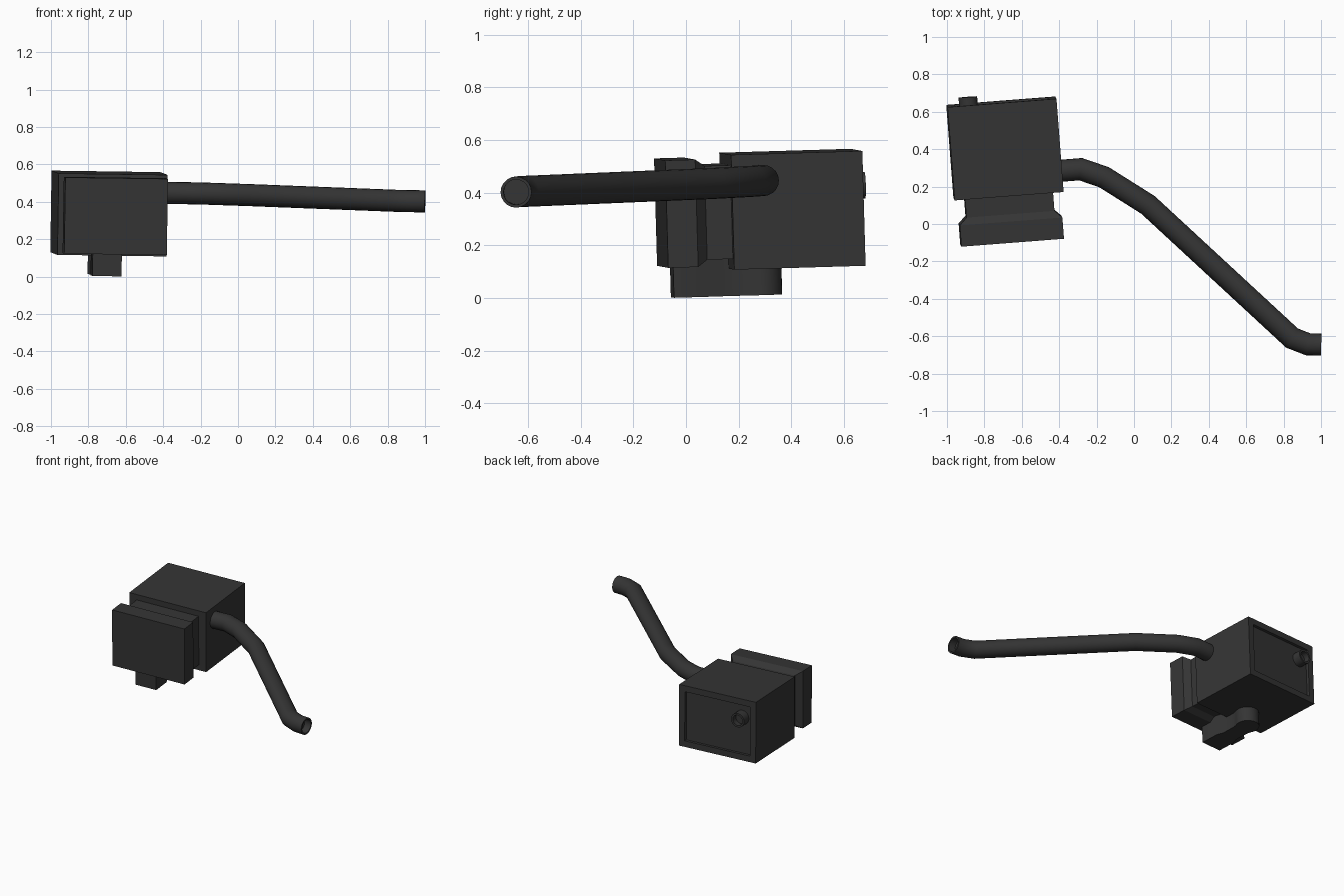
import bpy, bmesh, math
from mathutils import Matrix, Vector

if "Cube" in bpy.data.objects:
    bpy.data.objects.remove(bpy.data.objects["Cube"])

mat = bpy.data.materials.new("dark grey")
mat.diffuse_color = (0.035, 0.035, 0.035, 1)
mat.use_nodes = True
mat.node_tree.nodes["Principled BSDF"].inputs["Base Color"].default_value = mat.diffuse_color

# The head sits slightly turned and tilted; its parts are built in local space
HEAD = (Matrix.Translation((-0.69, 0.404, 0.337))
        @ Matrix.Rotation(math.radians(4.4), 4, 'Z')
        @ Matrix.Rotation(math.radians(1.7), 4, 'X')
        @ Matrix.Rotation(math.radians(0.8), 4, 'Y'))


def finish(name, bm, matrix=HEAD, smooth=False):
    bmesh.ops.recalc_face_normals(bm, faces=bm.faces)
    me = bpy.data.meshes.new(name)
    bm.to_mesh(me)
    bm.free()
    me.transform(matrix)
    me.materials.append(mat)
    ob = bpy.data.objects.new(name, me)
    bpy.context.collection.objects.link(ob)
    if smooth:
        bpy.ops.object.select_all(action='DESELECT')
        bpy.context.view_layer.objects.active = ob
        ob.select_set(True)
        bpy.ops.object.shade_smooth_by_angle(angle=math.radians(35))
    return ob


def loft(bm, rings):
    """Skin a list of closed rings and cap both ends; returns the end cap."""
    vs = [[bm.verts.new(p) for p in r] for r in rings]
    n = len(vs[0])
    for a, b in zip(vs, vs[1:]):
        for i in range(n):
            j = (i + 1) % n
            bm.faces.new((a[i], a[j], b[j], b[i]))
    bm.faces.new(vs[0][::-1])
    return bm.faces.new(vs[-1])


def rect(hx, y, hz):
    return [(-hx, y, -hz), (hx, y, -hz), (hx, y, hz), (-hx, y, hz)]


def hollow(bm, cap, rim, depth):
    """Inset a cap and push it inwards."""
    bmesh.ops.recalc_face_normals(bm, faces=bm.faces)
    bmesh.ops.inset_region(bm, faces=[cap], thickness=rim, use_even_offset=True)
    n = cap.normal.copy()
    bmesh.ops.inset_region(bm, faces=[cap], thickness=0.0001)
    for v in cap.verts:
        v.co -= n * depth


# Main housing with a recessed back panel
bm = bmesh.new()
cap = loft(bm, [rect(0.292, -0.25, 0.218), rect(0.292, 0.25, 0.218)])
hollow(bm, cap, 0.043, 0.02)
finish("housing", bm)

# Front plate, chamfered back to a narrower neck
bm = bmesh.new()
loft(bm, [rect(0.275, -0.50, 0.204), rect(0.275, -0.386, 0.204),
          rect(0.236, -0.348, 0.178), rect(0.236, -0.24, 0.178)])
finish("front_plate", bm)

# Foot: square front, slight waist, round back
R, CX, CY = 0.078, -0.041, -0.123
half = [(0.078, -0.463), (0.078, -0.33), (0.062, -0.29), (0.062, -0.19)]
half += [(R * math.cos(a), CY + R * math.sin(a))
         for a in (math.radians(d) for d in range(-30, 90, 15))]
outline = half + [(0, CY + R)] + [(-x, y) for x, y in reversed(half)]
bm = bmesh.new()
loft(bm, [[(CX + x, y, z) for x, y in outline] for z in (-0.322, -0.16)])
finish("foot", bm, smooth=True)


def circle_ring(c, axis, side, r, n):
    """Ring of n points around c, perpendicular to axis."""
    up = axis.cross(side).normalized()
    s = up.cross(axis).normalized()
    return [c + r * (math.cos(t) * s + math.sin(t) * up)
            for t in (2 * math.pi * i / n for i in range(n))]


# Hollow knob on the back panel
bm = bmesh.new()
cap = loft(bm, [circle_ring(Vector((-0.178, y, 0.08)), Vector((0, 1, 0)),
                            Vector((1, 0, 0)), 0.05, 16) for y in (0.22, 0.292)])
hollow(bm, cap, 0.013, 0.04)
finish("back_knob", bm, smooth=True)

# Bent pipe with an open end
path = [Vector(p) for p in [
    (-0.45, 0.28, 0.447), (-0.285, 0.293, 0.446), (-0.16, 0.25, 0.443),
    (0.075, 0.102, 0.435), (0.845, -0.61, 0.405), (0.93, -0.643, 0.403),
    (1.0, -0.645, 0.402)]]
rings = []
for i, p in enumerate(path):
    d_in = (p - path[max(i - 1, 0)]).normalized()
    d_out = (path[min(i + 1, len(path) - 1)] - p).normalized()
    t = (d_in + d_out).normalized()
    side = t.cross(Vector((0, 0, 1))).normalized()
    miter = 1.0 if 0 in (d_in.length, d_out.length) else 1 / t.dot(d_in)
    up = side.cross(t)
    rings.append([p + 0.059 * (math.cos(a) * miter * side + math.sin(a) * up)
                  for a in (2 * math.pi * k / 20 for k in range(20))])
bm = bmesh.new()
cap = loft(bm, rings)
hollow(bm, cap, 0.011, 0.05)
finish("pipe", bm, Matrix.Identity(4), smooth=True)
